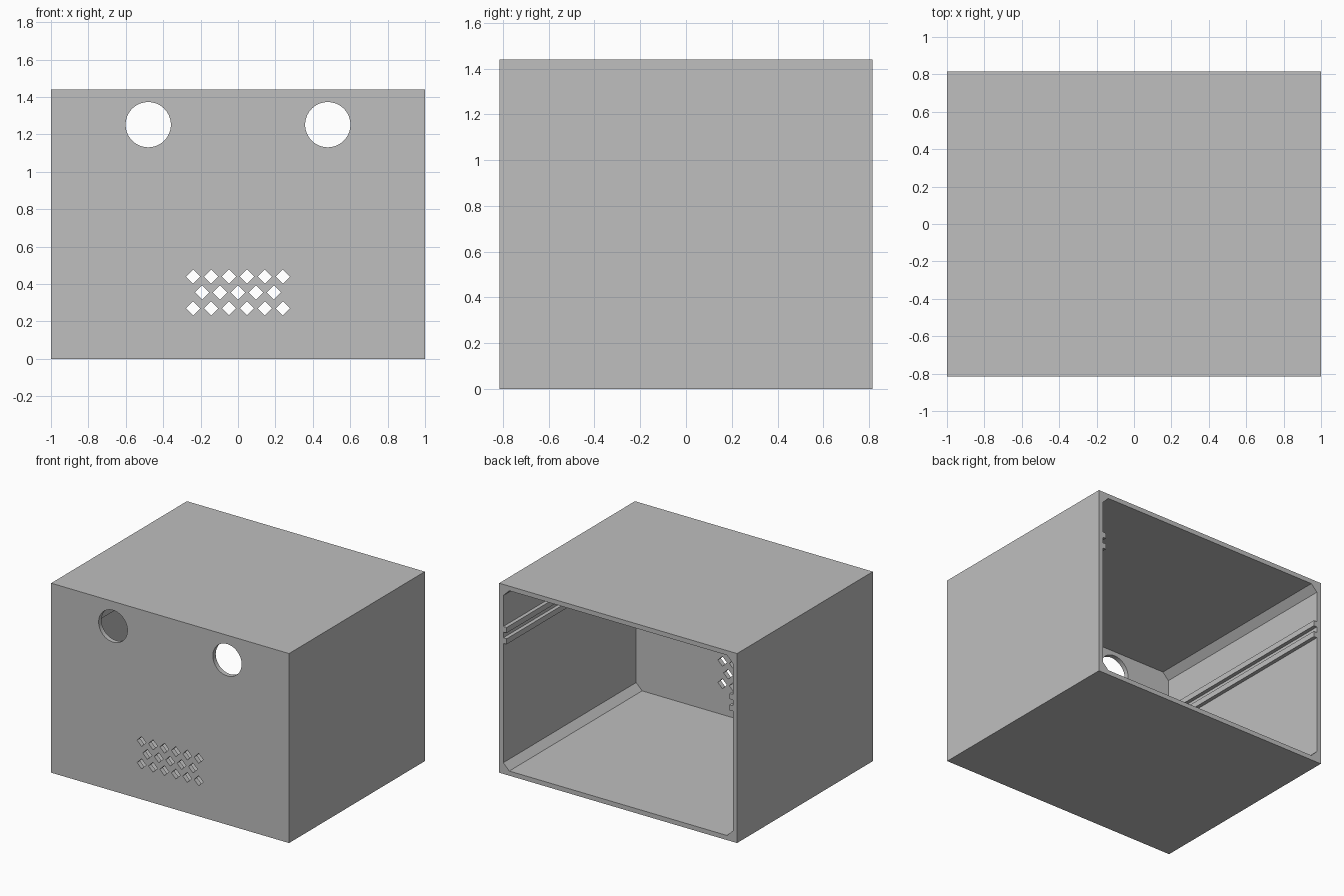
import bpy, bmesh, math
from mathutils import Matrix

W, D, H = 2.0, 1.63, 1.44      # outer size
T = 0.035                      # wall thickness
CHAMFER = 0.05                 # inner corner chamfer

old = bpy.data.objects.get("Cube")
if old:
    bpy.data.objects.remove(old, do_unlink=True)

grey = bpy.data.materials.new("plain grey")
grey.use_nodes = True
colour = (0.52, 0.52, 0.52, 1)
grey.diffuse_color = colour
grey.node_tree.nodes["Principled BSDF"].inputs["Base Color"].default_value = colour


def make_object(name, bm, cutter=False):
    bmesh.ops.recalc_face_normals(bm, faces=bm.faces)
    mesh = bpy.data.meshes.new(name)
    bm.to_mesh(mesh)
    bm.free()
    mesh.materials.append(grey)
    obj = bpy.data.objects.new(name, mesh)
    bpy.context.collection.objects.link(obj)
    if cutter:
        obj.hide_render = True
        obj.hide_viewport = True
    return obj


def add_box(bm, size, centre):
    matrix = Matrix.Translation(centre) @ Matrix.Diagonal((*size, 1))
    return bmesh.ops.create_cube(bm, size=1, matrix=matrix)["verts"]


def add_punch(bm, sides, radius, x, z):
    """Prism through the front wall."""
    matrix = Matrix.Translation((x, -D / 2, z)) @ Matrix.Rotation(math.pi / 2, 4, "X")
    bmesh.ops.create_cone(bm, cap_ends=True, segments=sides, radius1=radius,
                          radius2=radius, depth=0.2, matrix=matrix)


def cut(target, cutter):
    mod = target.modifiers.new(cutter.name, "BOOLEAN")
    mod.operation = "DIFFERENCE"
    mod.solver = "EXACT"
    mod.object = cutter


# Outer case
bm = bmesh.new()
add_box(bm, (W, D, H), (0, 0, H / 2))
case = make_object("case", bm)

# Inner cavity, open at the back, with chamfered lengthwise corners
bm = bmesh.new()
add_box(bm, (W - 2 * T, D, H - 2 * T), (0, T, H / 2))
lengthwise = [e for e in bm.edges if abs(e.verts[0].co.y - e.verts[1].co.y) > D / 2]
bmesh.ops.bevel(bm, geom=lengthwise, offset=CHAMFER, segments=1, affect="EDGES")
cut(case, make_object("cavity_cutter", bm, cutter=True))

# Two round openings near the top of the front
bm = bmesh.new()
for x in (-0.48, 0.48):
    add_punch(bm, 64, 0.121, x, 1.252)
cut(case, make_object("round_hole_cutter", bm, cutter=True))

# Staggered rows of diamond vents
bm = bmesh.new()
for row, count in enumerate((6, 5, 6)):
    for i in range(count):
        add_punch(bm, 4, 0.038, (i - (count - 1) / 2) * 0.096, 0.27 + row * 0.085)
cut(case, make_object("vent_cutter", bm, cutter=True))

# Pairs of guide rails along both side walls
RAIL = 0.028
for side, name in ((1, "left"), (-1, "right")):
    bm = bmesh.new()
    for z in (1.013, 1.099):
        add_box(bm, (RAIL, D - T, 0.042), (side * (W / 2 - T - RAIL / 2), T / 2, z))
    make_object(name + "_guide_rails", bm)
